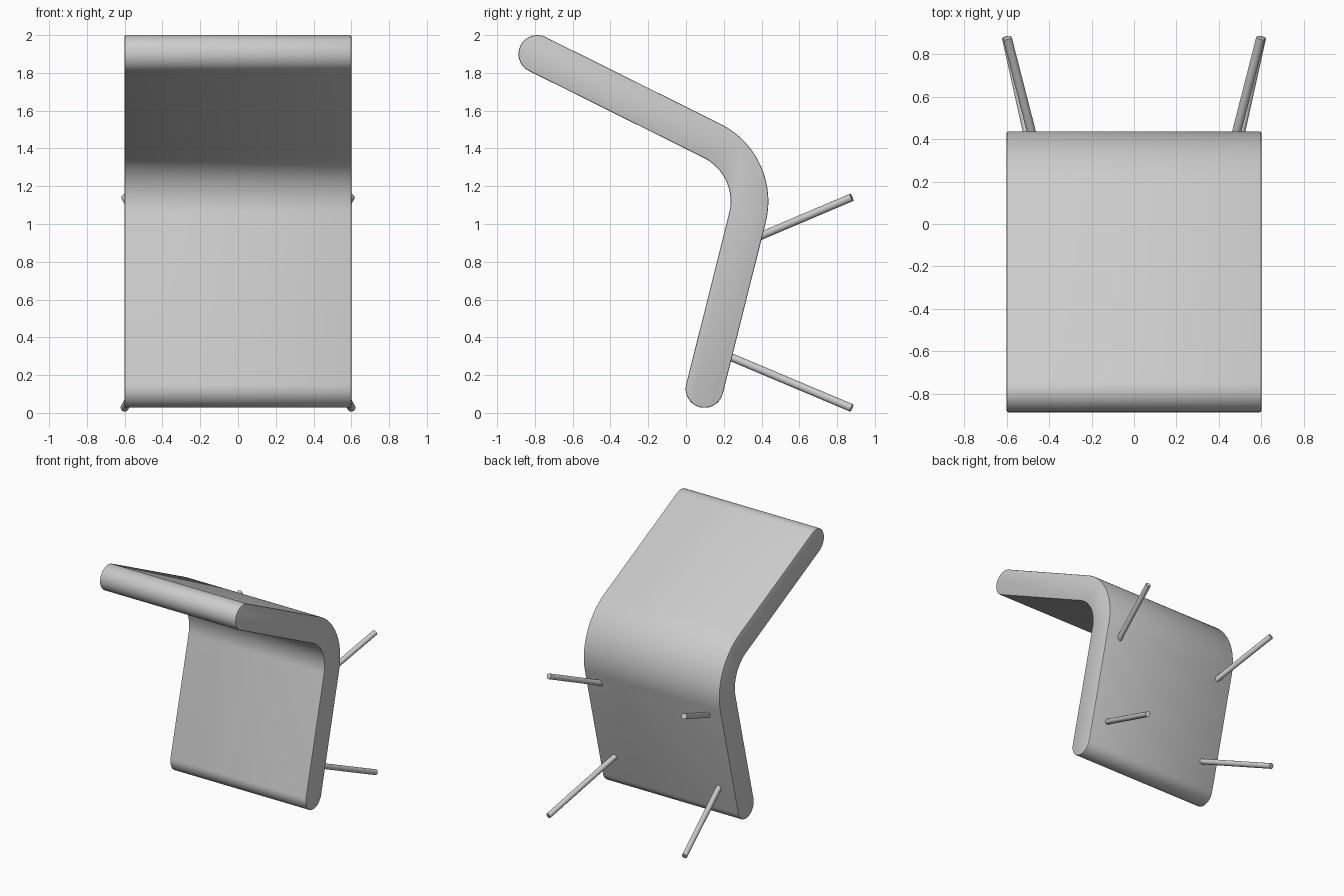
import bpy, bmesh, math
from mathutils import Vector

if "Cube" in bpy.data.objects:
    bpy.data.objects.remove(bpy.data.objects["Cube"])

HALF_W, R = 0.60, 0.10


def finish(name, bm, angle=30):
    bmesh.ops.recalc_face_normals(bm, faces=bm.faces)
    me = bpy.data.meshes.new(name)
    bm.to_mesh(me)
    bm.free()
    ob = bpy.data.objects.new(name, me)
    bpy.context.collection.objects.link(ob)
    bpy.ops.object.select_all(action='DESELECT')
    ob.select_set(True)
    bpy.context.view_layer.objects.active = ob
    bpy.ops.object.shade_smooth_by_angle(angle=math.radians(angle))
    return ob


def arc(c, r, a0, a1, n):
    return [(c[0] + r * math.cos(math.radians(a0 + (a1 - a0) * i / n)),
             c[1] + r * math.sin(math.radians(a0 + (a1 - a0) * i / n)))
            for i in range(n + 1)]


# Bent shell: side profile (y, z) with round ends and a round bend
LOW, HIGH = -14.0, 63.5          # outward normal angles of the two panels
bend, bend_r = (-0.022, 1.12), 0.358
profile = (arc((0.098, 0.127), R, LOW - 180, LOW, 20)
           + arc(bend, bend_r + R, LOW, HIGH, 24)
           + arc((-0.787, 1.90), R, HIGH, HIGH + 180, 20)
           + arc(bend, bend_r - R, HIGH, LOW, 24))
bm = bmesh.new()
face = bm.faces.new([bm.verts.new((-HALF_W, y, z)) for y, z in profile])
ext = bmesh.ops.extrude_face_region(bm, geom=[face], use_keep_orig=True)
moved = [v for v in ext['geom'] if isinstance(v, bmesh.types.BMVert)]
bmesh.ops.translate(bm, verts=moved, vec=(2 * HALF_W, 0, 0))
bm.normal_update()
rims = [e for e in bm.edges if abs(e.verts[0].co.x - e.verts[1].co.x) < 1e-5]
bmesh.ops.bevel(bm, geom=rims, offset=0.007, segments=2, profile=0.5,
                affect='EDGES')
finish("shell", bm)


# Splayed rods on the back of the shell
def rod(name, a, b, r=0.021):
    a, b = Vector(a), Vector(b)
    d = b - a
    bm = bmesh.new()
    bmesh.ops.create_cone(bm, cap_ends=True, segments=20, radius1=r,
                          radius2=r, depth=d.length)
    bmesh.ops.rotate(bm, verts=bm.verts,
                     matrix=d.to_track_quat('Z', 'Y').to_matrix())
    bmesh.ops.translate(bm, verts=bm.verts, vec=(a + b) / 2)
    finish(name, bm, 40)


for side, s in (("left", -1), ("right", 1)):
    rod("upper_leg_" + side, (s * 0.467, 0.37, 0.926), (s * 0.597, 0.877, 1.141))
    rod("lower_leg_" + side, (s * 0.453, 0.21, 0.307), (s * 0.601, 0.877, 0.026))
